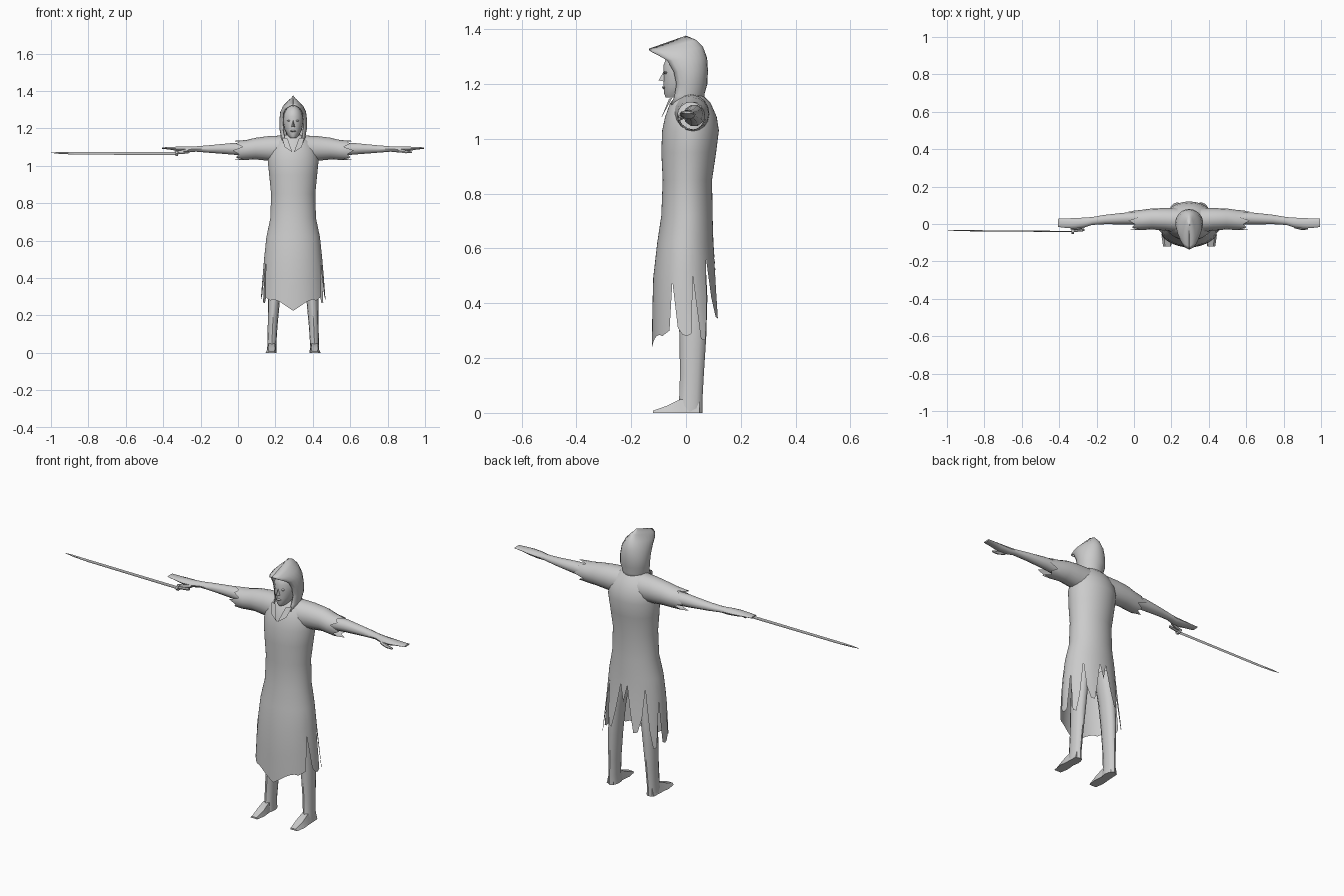
import bpy, math
from mathutils import Vector

cube = bpy.data.objects.get("Cube")
if cube:
    bpy.data.objects.remove(cube)

CX = 0.295  # body centre line
GREY = (0.6, 0.6, 0.6, 1)
grey = bpy.data.materials.new("plain grey")
grey.use_nodes = True
grey.diffuse_color = GREY
grey.node_tree.nodes["Principled BSDF"].inputs["Base Color"].default_value = GREY
parts = []


def make(name, verts, faces, mirror=False):
    mesh = bpy.data.meshes.new(name)
    mesh.from_pydata(verts, [], faces)
    mesh.materials.append(grey)
    obj = bpy.data.objects.new(name, mesh)
    obj.location.x = CX
    bpy.context.collection.objects.link(obj)
    if mirror:
        obj.modifiers.new("Mirror", 'MIRROR').use_clip = False
    parts.append(obj)
    return obj


def loft(name, rings, mirror=False, closed=True, caps=True):
    """Skin a list of equal-length rings of points."""
    n = len(rings[0])
    verts = [p for ring in rings for p in ring]
    faces = []
    for r in range(len(rings) - 1):
        for i in range(n if closed else n - 1):
            j = (i + 1) % n
            faces.append((r*n + i, r*n + j, (r+1)*n + j, (r+1)*n + i))
    if caps:
        faces.append(tuple(range(n))[::-1])
        faces.append(tuple(range((len(rings)-1)*n, len(rings)*n)))
    obj = make(name, verts, faces, mirror)
    bpy.context.view_layer.objects.active = obj
    bpy.ops.object.mode_set(mode='EDIT')
    bpy.ops.mesh.select_all(action='SELECT')
    bpy.ops.mesh.normals_make_consistent(inside=False)
    bpy.ops.object.mode_set(mode='OBJECT')
    return obj


def ring_x(x, y, z, ry, rz, n=10):
    return [(x, y + ry*math.cos(a), z + rz*math.sin(a))
            for a in (2*math.pi*i/n for i in range(n))]


def ring_z(z, x, rx, front, back, n=12):
    yc, ry = (front + back)/2, (back - front)/2
    return [(x + rx*math.sin(a), yc - ry*math.cos(a), z)
            for a in (2*math.pi*i/n for i in range(n))]


# Robe: height, half width, front and back depth
robe = [(1.165, .055, -.03, .055), (1.13, .10, -.058, .09), (1.08, .128, -.076, .112),
        (1.03, .136, -.087, .12), (.95, .128, -.09, .11), (.85, .118, -.085, .095),
        (.72, .122, -.09, .097), (.62, .143, -.105, .10), (.48, .158, -.121, .11),
        (.22, .178, -.125, .14)]


def robe_at(z):
    for a, b in zip(robe, robe[1:]):
        if z >= b[0]:
            t = (a[0] - z)/(a[0] - b[0])
            return [p + (q - p)*t for p, q in zip(a[1:], b[1:])]
    return robe[-1][1:]


# Torn hem heights from centre front round to centre back
hem = [.225, .24, .255, .27, .28, .285, .28, .29, .30, .48, .31, .285, .28,
       .29, .50, .27, .265, .36, .57, .42, .35, .345, .45, .58, .49]
hem = hem + hem[-2:0:-1]
N = len(hem)
rings = [ring_z(z, 0, w, f, b, N) for z, w, f, b in robe[:8]]
for k in (.33, .67, 1):
    ring = []
    for i, low in enumerate(hem):
        z = .62 + (low - .62)*k
        ring.append(ring_z(z, 0, *robe_at(z), N)[i])
    rings.append(ring)
loft("robe", rings, caps=False)

# Sleeves with ragged cuffs
sleeve = [(.06, .02, 1.09, .066, .072), (.13, .025, 1.093, .06, .066),
          (.20, .027, 1.092, .056, .058), (.25, .022, 1.085, .054, .053)]
rings = [ring_x(*s, n=16) for s in sleeve]
cuff = ring_x(.29, .018, 1.082, .05, .051, n=16)
rings.append([(x + (.035, 0, .015, -.02)[i % 4], y, z) for i, (x, y, z) in enumerate(cuff)])
loft("sleeve", rings, mirror=True, caps=False)

# Arms ending in flat hands
arm = [(.18, .03, 1.085, .04, .04), (.33, .03, 1.091, .032, .032), (.45, .024, 1.09, .025, .021),
       (.52, .016, 1.09, .021, .015), (.56, .008, 1.088, .026, .017), (.61, .004, 1.09, .028, .014),
       (.65, .004, 1.093, .026, .008), (.70, .006, 1.095, .022, .004)]
loft("arm", [ring_x(*a) for a in arm], mirror=True)
thumb = [(.56, -.012, 1.082, .01, .01), (.60, -.023, 1.075, .009, .009), (.635, -.025, 1.072, .005, .005)]
loft("thumb", [ring_x(*t, n=6) for t in thumb], mirror=True)

# Legs and feet
leg = [(.58, .07, .036, -.04, .07), (.42, .092, .035, -.03, .078), (.28, .103, .032, -.024, .074),
       (.14, .11, .026, -.022, .065), (.05, .114, .024, -.025, .06), (.0, .114, .026, -.035, .06)]
loft("leg", [ring_z(*g) for g in leg], mirror=True)
foot = [(.05, .024, .0, .04), (-.02, .027, .0, .05), (-.07, .032, .0, .026), (-.12, .024, .0, .008)]
loft("foot", [[(.115 - w + .006, y, lo), (.115 + w, y, lo), (.115 + w*.6, y, hi), (.115 - w*.6, y, hi)]
              for y, w, lo, hi in foot], mirror=True)

# Neck and head
loft("neck", [ring_z(1.09, 0, .042, -.045, .04), ring_z(1.2, 0, .036, -.04, .04)])
head = [(1.15, .018, -.074, .0), (1.165, .032, -.08, .03), (1.195, .047, -.082, .05),
        (1.23, .054, -.082, .06), (1.265, .054, -.083, .06), (1.295, .042, -.072, .05), (1.32, .022, -.04, .03)]
loft("head", [ring_z(z, 0, w, f, b, 16) for z, w, f, b in head])
make("nose", [(-.011, -.076, 1.208), (.011, -.076, 1.208), (0, -.1, 1.213), (0, -.079, 1.25)],
     [(0, 2, 1), (0, 3, 2), (1, 2, 3)])
loft("lips", [ring_z(1.18, 0, .004, -.082, -.074, 8), ring_z(1.186, 0, .016, -.087, -.068, 8),
              ring_z(1.192, 0, .005, -.085, -.074, 8)])
loft("eye", [ring_z(1.236, .023, .003, -.079, -.07, 8), ring_z(1.241, .023, .009, -.082, -.066, 8),
             ring_z(1.246, .023, .003, -.079, -.07, 8)], mirror=True)

# Pointed hood: front depth, front height, half width, back depth, back height
hood = [(-.055, 1.125, .066, .068, 1.13), (-.042, 1.155, .066, .068, 1.165), (-.035, 1.20, .074, .078, 1.20),
        (-.045, 1.245, .074, .08, 1.25), (-.068, 1.285, .069, .077, 1.295), (-.10, 1.305, .055, .062, 1.335),
        (-.125, 1.32, .031, .038, 1.36), (-.136, 1.328, .002, .0, 1.376)]
rings = []
for yf, zf, w, yb, zb in hood:
    r = (yb - yf)/1.64
    ring = []
    for i in range(19):
        a = math.radians(130*(i - 9)/9)
        t = (1 - math.cos(a))/1.64
        ring.append((w*math.sin(a), yb - r + r*math.cos(a), zb + (zf - zb)*t))
    rings.append(ring)
shell = loft("hood", rings, closed=False, caps=False)
shell.modifiers.new("Thickness", 'SOLIDIFY').thickness = .006

# Folded collar points
make("collar", [(.004, -.092, 1.072), (.045, -.078, 1.10), (.06, -.05, 1.15), (.03, -.062, 1.145)],
     [(0, 1, 2, 3)], mirror=True)

# Sword in the right hand
blade = [(-.62, -.040, 1.066, .003, .008), (-1.16, -.036, 1.067, .003, .007),
         (-1.25, -.034, 1.069, .003, .005), (-1.295, -.032, 1.07, .001, .001)]
loft("sword_blade", [ring_x(*b, n=4) for b in blade])
loft("sword_guard", [ring_x(x, -.037, 1.066, .017, .014, 6) for x in (-.628, -.617)])
loft("sword_grip", [ring_x(-.625, -.038, 1.067, .006, .007, 6), ring_x(-.56, -.032, 1.072, .006, .007, 6)])

# Smooth shading with crisp creases
bpy.ops.object.select_all(action='DESELECT')
for obj in parts:
    obj.select_set(True)
bpy.context.view_layer.objects.active = parts[0]
bpy.ops.object.shade_smooth_by_angle(angle=math.radians(45))
